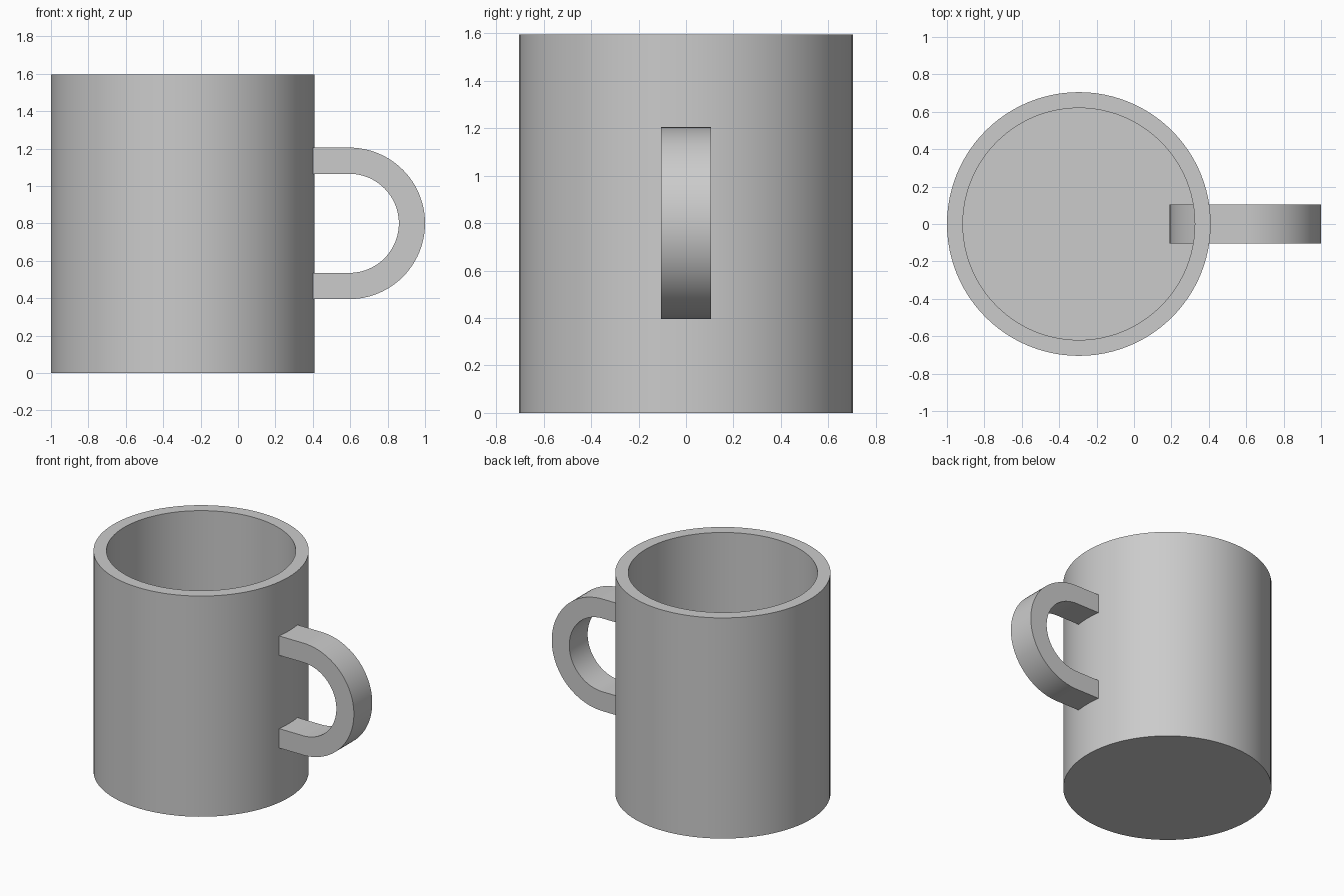
import bpy, bmesh
from math import cos, sin, pi, radians

if "Cube" in bpy.data.objects:
    bpy.data.objects.remove(bpy.data.objects["Cube"])

grey = bpy.data.materials.new("plain grey")
grey.use_nodes = True
grey.diffuse_color = (0.6, 0.6, 0.6, 1)
grey.node_tree.nodes["Principled BSDF"].inputs["Base Color"].default_value = (0.6, 0.6, 0.6, 1)

BODY_X, BODY_R, CAVITY_R, HEIGHT, FLOOR = -0.295, 0.705, 0.62, 1.595, 0.085
RING_X, RING_Z, RING_OUT, RING_IN, HALF_WIDTH = 0.595, 0.8, 0.405, 0.265, 0.105
WALL_X = 0.365  # middle of the body wall, where the handle pieces meet


def finish(bm, name):
    bmesh.ops.recalc_face_normals(bm, faces=bm.faces)
    mesh = bpy.data.meshes.new(name)
    bm.to_mesh(mesh)
    bm.free()
    mesh.materials.append(grey)
    obj = bpy.data.objects.new(name, mesh)
    bpy.context.collection.objects.link(obj)
    bpy.ops.object.select_all(action='DESELECT')
    obj.select_set(True)
    bpy.context.view_layer.objects.active = obj
    bpy.ops.object.shade_smooth_by_angle(angle=radians(30))
    return obj


def band(outer, inner):
    """Solid strip between two matching (x, z) paths, extruded across the width."""
    bm = bmesh.new()
    rows = [[bm.verts.new((x, y, z)) for (x, z), y in
             ((o, -HALF_WIDTH), (o, HALF_WIDTH), (i, HALF_WIDTH), (i, -HALF_WIDTH))]
            for o, i in zip(outer, inner)]
    for a, b in zip(rows, rows[1:]):
        for k in range(4):
            n = (k + 1) % 4
            bm.faces.new((a[k], a[n], b[n], b[k]))
    bm.faces.new(rows[0])
    bm.faces.new(rows[-1])
    return bm


def arc(radius, start, end, steps=48):
    angles = [start + (end - start) * i / steps for i in range(steps + 1)]
    return [(RING_X + radius * cos(a), RING_Z + radius * sin(a)) for a in angles]


# Hollow body: circular loops joined from the base up, over the rim and down to the floor
bm = bmesh.new()
loops = []
SIDES = 96
for radius, z in ((BODY_R, 0), (BODY_R, HEIGHT), (CAVITY_R, HEIGHT), (CAVITY_R, FLOOR)):
    loops.append([bm.verts.new((BODY_X + radius * cos(2 * pi * i / SIDES),
                                radius * sin(2 * pi * i / SIDES), z)) for i in range(SIDES)])
for a, b in zip(loops, loops[1:]):
    for i in range(SIDES):
        j = (i + 1) % SIDES
        bm.faces.new((a[i], a[j], b[j], b[i]))
bm.faces.new(loops[0])
bm.faces.new(loops[-1])
finish(bm, "mug_body")


# Outer handle: half ring with two straight arms running into the wall
def u_path(radius):
    return [(WALL_X, RING_Z + radius)] + arc(radius, pi / 2, -pi / 2) + [(WALL_X, RING_Z - radius)]


finish(band(u_path(RING_OUT), u_path(RING_IN)), "handle")

# Far side of the handle ring, showing inside the cavity and trimmed within the wall
bm = band(arc(RING_OUT, pi / 2, 3 * pi / 2), arc(RING_IN, pi / 2, 3 * pi / 2))
cut = bmesh.ops.bisect_plane(bm, geom=bm.verts[:] + bm.edges[:] + bm.faces[:],
                             plane_co=(WALL_X, 0, 0), plane_no=(1, 0, 0), clear_outer=True)
bmesh.ops.holes_fill(bm, edges=[e for e in bm.edges if e.is_boundary], sides=0)
finish(bm, "handle_inner_end")
